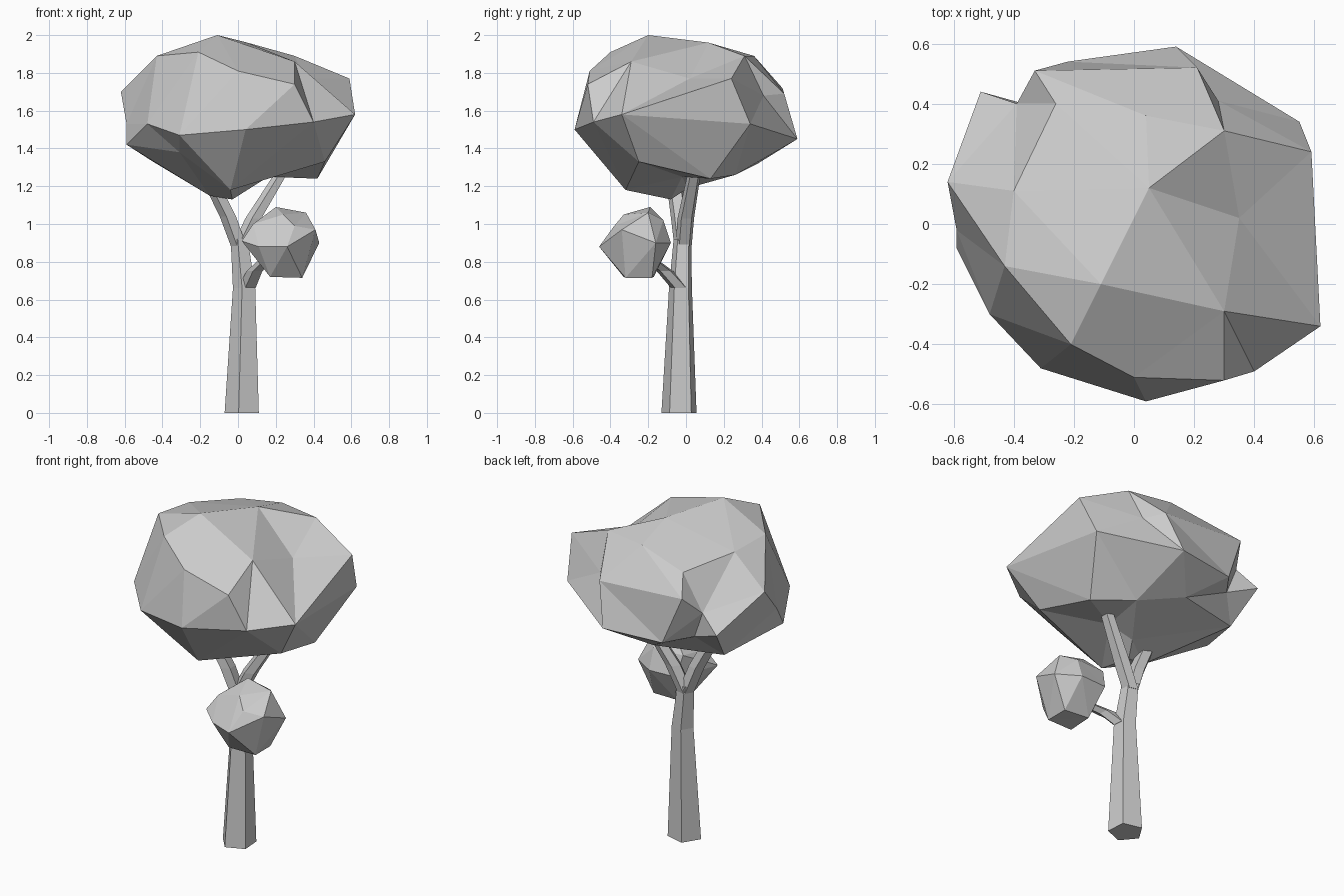
import bpy, bmesh, math
from mathutils import Vector


def finish(name, bm):
    bmesh.ops.recalc_face_normals(bm, faces=bm.faces[:])
    mesh = bpy.data.meshes.new(name)
    bm.to_mesh(mesh)
    bm.free()
    ob = bpy.data.objects.new(name, mesh)
    bpy.context.collection.objects.link(ob)
    return ob


def faceted_blob(name, center, points):
    """Triangulate points as seen from center, so dents are kept."""
    c = Vector(center)
    bm = bmesh.new()
    original = {}
    for p in points:
        v = bm.verts.new((Vector(p) - c).normalized())
        original[v] = Vector(p)
    bmesh.ops.convex_hull(bm, input=bm.verts[:])
    for v in bm.verts:
        v.co = original[v]
    return finish(name, bm)


def limb(name, path, sides=5, turn=0.0):
    """Tapered tube with level rings; path holds (x, y, z, radius)."""
    bm = bmesh.new()
    rings = []
    for x, y, z, r in path:
        angles = [turn + 2 * math.pi * k / sides for k in range(sides)]
        rings.append([bm.verts.new((x + r * math.cos(a), y + r * math.sin(a), z))
                      for a in angles])
    for lo, hi in zip(rings, rings[1:]):
        for k in range(sides):
            n = (k + 1) % sides
            bm.faces.new((lo[k], lo[n], hi[n], hi[k]))
    bm.faces.new(rings[0])
    bm.faces.new(rings[-1])
    return finish(name, bm)


# Trunk and branches
turn = math.radians(40)
limb("trunk", [(0.027, -0.035, 0, 0.098), (0.037, -0.028, 0.66, 0.064),
               (0.01, -0.018, 0.92, 0.049)], turn=turn)
limb("left_branch", [(0.008, -0.018, 0.88, 0.045), (-0.05, -0.035, 1.04, 0.047),
                     (-0.14, -0.06, 1.22, 0.045)], turn=turn)
limb("right_branch", [(0.012, -0.012, 0.88, 0.045), (0.085, 0.0, 1.03, 0.046),
                      (0.25, 0.05, 1.3, 0.035)], turn=turn)
limb("side_branch", [(0.05, -0.03, 0.66, 0.05), (0.09, -0.11, 0.75, 0.046),
                     (0.16, -0.2, 0.82, 0.04)], turn=turn)

# Main crown: upper mass, rim, then underside
faceted_blob("main_crown", (0, 0, 1.55), [
    (-0.11, -0.20, 2.0), (0.05, 0.12, 1.96), (0.30, 0.31, 1.89),
    (0.35, 0.02, 1.77), (0.30, -0.29, 1.86), (0.0, -0.51, 1.81),
    (-0.21, -0.40, 1.91), (-0.43, -0.14, 1.89), (-0.40, 0.11, 1.87),
    (-0.26, 0.40, 1.82), (0.04, 0.36, 1.89), (0.35, -0.39, 1.70),
    (0.59, 0.24, 1.77), (0.62, -0.34, 1.58), (0.40, -0.49, 1.54),
    (0.30, -0.52, 1.74), (0.04, -0.59, 1.50), (-0.31, -0.48, 1.47),
    (-0.48, -0.30, 1.53), (-0.62, 0.14, 1.70), (-0.59, -0.02, 1.53),
    (-0.59, -0.08, 1.42), (-0.51, 0.44, 1.52), (-0.39, 0.40, 1.61),
    (-0.33, 0.51, 1.72), (-0.22, 0.54, 1.44), (0.21, 0.52, 1.69),
    (0.14, 0.59, 1.45), (0.28, 0.41, 1.68), (0.55, 0.34, 1.53),
    (-0.33, 0.39, 1.45),
    (-0.31, -0.32, 1.38), (-0.04, -0.32, 1.18), (-0.15, -0.10, 1.15),
    (-0.03, -0.08, 1.13), (0.02, 0.01, 1.19), (0.16, -0.02, 1.25),
    (0.42, 0.13, 1.24), (0.46, -0.25, 1.33), (0.20, 0.26, 1.26),
    (-0.05, 0.38, 1.32), (-0.45, 0.28, 1.33)])

# Small side crown
faceted_blob("small_crown", (0.22, -0.26, 0.9), [
    (0.02, -0.33, 0.91), (0.08, -0.30, 1.0), (0.20, -0.19, 1.09),
    (0.36, -0.20, 1.06), (0.24, -0.33, 1.05), (0.30, -0.38, 0.99),
    (0.41, -0.34, 0.97), (0.43, -0.16, 0.90), (0.26, -0.46, 0.88),
    (0.11, -0.40, 0.88), (0.34, -0.18, 0.715), (0.34, -0.32, 0.715),
    (0.17, -0.33, 0.72), (0.18, -0.17, 0.72), (0.30, -0.08, 0.90),
    (0.13, -0.09, 0.90), (0.11, -0.13, 1.02), (0.30, -0.12, 1.02)])
